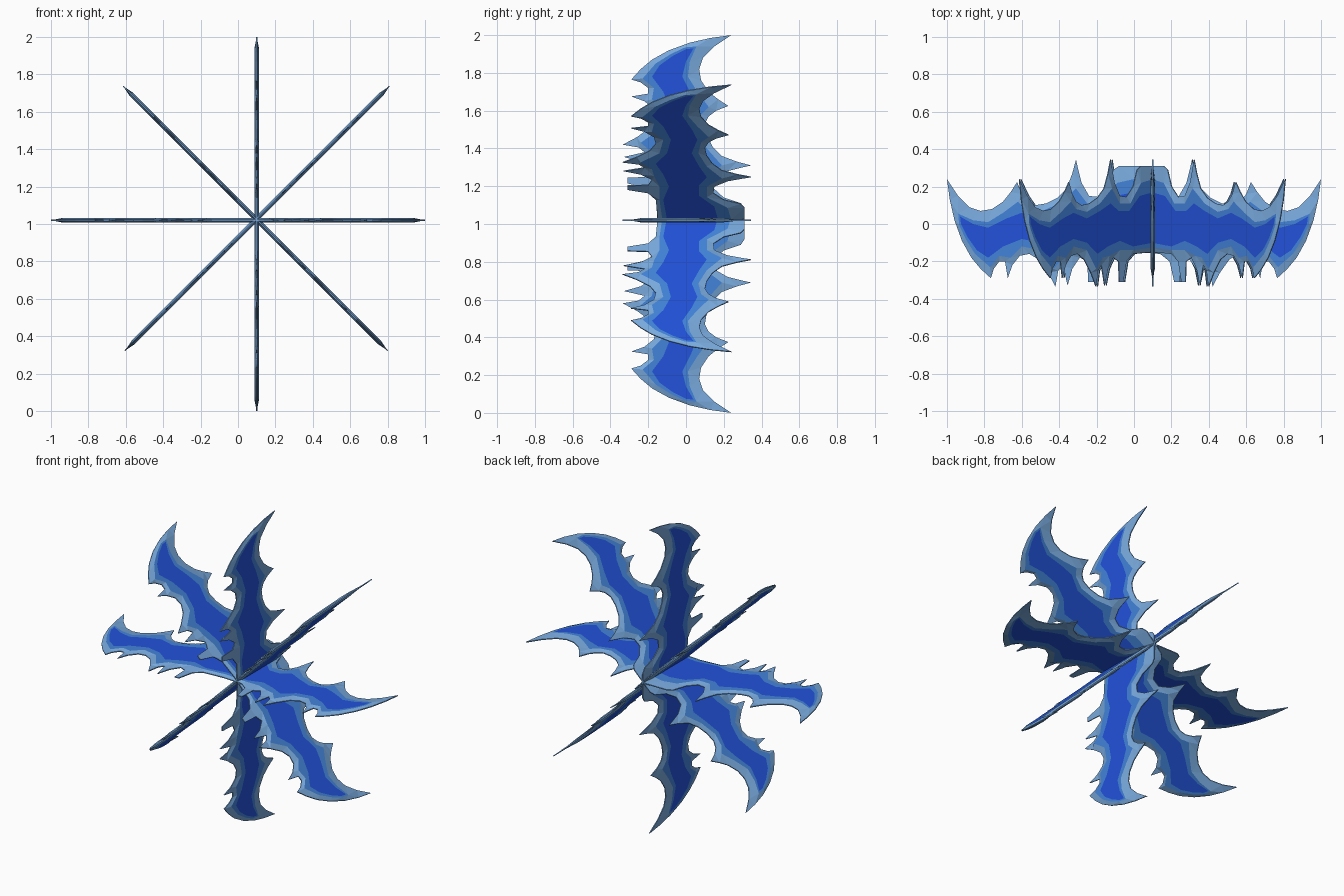
import bpy, bmesh, math
from mathutils import Vector
from mathutils.geometry import delaunay_2d_cdt

if "Cube" in bpy.data.objects:
    bpy.data.objects.remove(bpy.data.objects["Cube"])

# Half profiles (distance from hub, depth), from +y at the hub, round the tip, to -y
OUTER = [(0, .31), (.08, .31), (.11, .29), (.14, .2), (.19, .145), (.24, .15), (.28, .22),
         (.30, .30), (.31, .345), (.33, .27), (.36, .19), (.41, .14), (.47, .11), (.53, .10),
         (.57, .12), (.60, .16), (.625, .225), (.66, .17), (.7, .12), (.76, .08), (.82, .07),
         (.88, .09), (.94, .15), (1, .24), (.985, .13), (.96, .02), (.92, -.09), (.87, -.18),
         (.82, -.24), (.765, -.29), (.75, -.24), (.72, -.2), (.69, -.2), (.675, -.29),
         (.65, -.22), (.61, -.17), (.56, -.16), (.51, -.19), (.46, -.26), (.42, -.335),
         (.405, -.25), (.38, -.22), (.355, -.33), (.33, -.24), (.29, -.18), (.25, -.2),
         (.245, -.31), (.215, -.31), (.19, -.2), (.14, -.16), (0, -.15)]
BAND = [(0, .24), (.09, .22), (.17, .11), (.25, .11), (.31, .19), (.4, .11), (.5, .065),
        (.58, .08), (.62, .12), (.7, .06), (.78, .01), (.86, .02), (.94, .055), (.935, -.005),
        (.90, -.08), (.85, -.16), (.77, -.23), (.72, -.17), (.66, -.18), (.6, -.12),
        (.5, -.14), (.43, -.24), (.38, -.18), (.33, -.17), (.25, -.14), (.15, -.14), (0, -.125)]
CORE = [(0, .17), (.1, .15), (.18, .07), (.26, .07), (.32, .11), (.4, .07), (.5, .03),
        (.6, .06), (.68, .03), (.78, -.02), (.86, 0), (.93, .04), (.925, 0), (.89, -.07),
        (.84, -.14), (.78, -.18), (.7, -.12), (.6, -.08), (.5, -.1), (.42, -.16),
        (.34, -.12), (.25, -.09), (.15, -.12), (0, -.1)]
EDGE, THICK = .003, .012


def material(name, colour):
    m = bpy.data.materials.new(name)
    m.diffuse_color = (*colour, 1)
    m.use_nodes = True
    m.node_tree.nodes["Principled BSDF"].inputs["Base Color"].default_value = m.diffuse_color
    return m


def full(half):
    """Mirror a half profile into a closed loop."""
    return [Vector(p) for p in half] + [Vector((-x, y)) for x, y in half[-2:0:-1]]


def inside(p, loop):
    hit = False
    for a, b in zip(loop, loop[1:] + loop[:1]):
        if (a.y > p.y) != (b.y > p.y) and p.x < a.x + (p.y - a.y) * (b.x - a.x) / (b.y - a.y):
            hit = not hit
    return hit


mats = [material("pale_blue_edge", (.19, .40, .72)),
        material("mid_blue_band", (.055, .23, .70)),
        material("deep_blue_core", (.016, .085, .70))]

# Double-ended flame blade: nested colour outlines triangulated into one plate
loops = [full(h) for h in (OUTER, BAND, CORE)]
points, edges = [], []
for loop in loops:
    s, n = len(points), len(loop)
    points += loop
    edges += [(s + i, s + (i + 1) % n) for i in range(n)]
co, _, tris, orig, _, _ = delaunay_2d_cdt(points, edges, [], 0, 1e-5)

bm = bmesh.new()
n_outer = len(loops[0])
verts = []
for c, o in zip(co, orig):
    rim = any(i < n_outer for i in o)
    verts.append(bm.verts.new((c.x, c.y, EDGE if rim else THICK)))
for t in tris:
    mid = sum((co[i] for i in t), Vector((0, 0))) / len(t)
    if inside(mid, loops[0]):
        f = bm.faces.new([verts[i] for i in t])
        f.material_index = 2 if inside(mid, loops[2]) else 1 if inside(mid, loops[1]) else 0
# Other side of the plate and its thin rim
res = bmesh.ops.extrude_face_region(bm, geom=bm.faces[:], use_keep_orig=True)
for v in res["geom"]:
    if isinstance(v, bmesh.types.BMVert):
        v.co.z = -v.co.z
bmesh.ops.recalc_face_normals(bm, faces=bm.faces[:])
mesh = bpy.data.meshes.new("flame_blade")
bm.to_mesh(mesh)
bm.free()
for m in mats:
    mesh.materials.append(m)

# Four double blades crossing at the hub
for name, angle, x, z in (("horizontal_blade", 0, 0, 1.02), ("rising_blade", 45, .103, 1.03),
                          ("vertical_blade", 90, .1, 1.0), ("falling_blade", 135, .093, 1.03)):
    ob = bpy.data.objects.new(name, mesh)
    bpy.context.collection.objects.link(ob)
    ob.location = (x, 0, z)
    ob.rotation_euler = (0, -math.radians(angle), 0)
